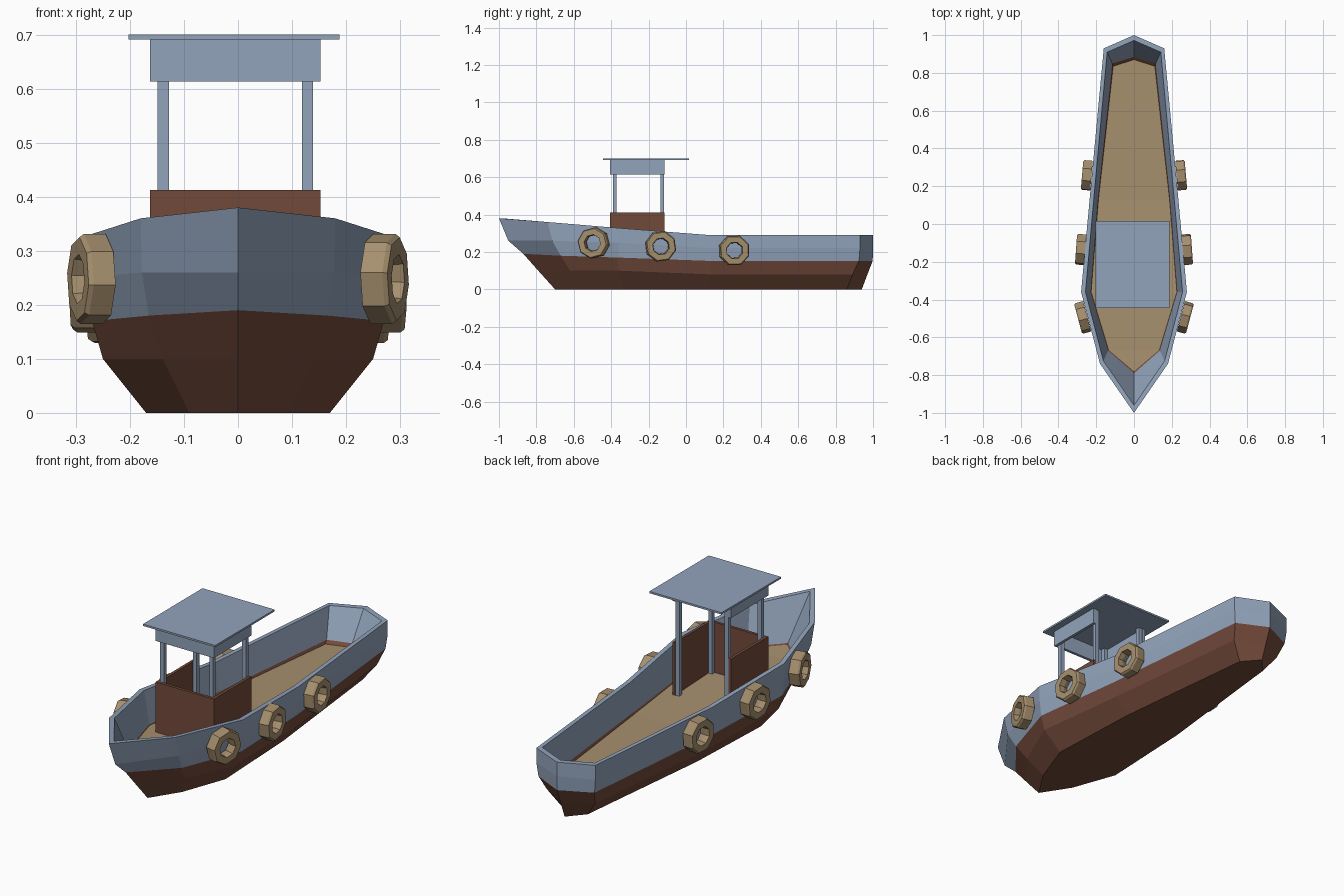
import bpy, bmesh, math
from mathutils import Matrix

if "Cube" in bpy.data.objects:
    bpy.data.objects.remove(bpy.data.objects["Cube"])


def material(name, rgb):
    m = bpy.data.materials.new(name)
    m.diffuse_color = (*rgb, 1)
    m.use_nodes = True
    m.node_tree.nodes["Principled BSDF"].inputs["Base Color"].default_value = m.diffuse_color
    return m


blue = material("grey blue paint", (0.29, 0.37, 0.50))
red = material("red brown paint", (0.17, 0.068, 0.043))
tan = material("tan wood", (0.38, 0.275, 0.155))


def finish(name, bm, mats):
    bmesh.ops.recalc_face_normals(bm, faces=bm.faces[:])
    me = bpy.data.meshes.new(name)
    bm.to_mesh(me)
    bm.free()
    for m in mats:
        me.materials.append(m)
    ob = bpy.data.objects.new(name, me)
    bpy.context.collection.objects.link(ob)
    return ob


def box(name, lo, hi, mat):
    bm = bmesh.new()
    bmesh.ops.create_cube(bm, size=1)
    for v in bm.verts:
        v.co = [lo[i] + (v.co[i] + 0.5) * (hi[i] - lo[i]) for i in range(3)]
    return finish(name, bm, [mat])


# Half outlines, bow to stern: one row per level of the hull
gunwale = [(0, -1, .38), (.18, -.74, .36), (.28, -.36, .328), (.235, .13, .29), (.16, .93, .29), (0, 1, .29)]
middle = [(0, -.95, .26), (.178, -.715, .26), (.279, -.36, .25), (.235, .13, .22), (.16, .93, .22), (0, 1, .22)]
water = [(0, -.87, .19), (.165, -.67, .18), (.27, -.36, .17), (.23, .13, .152), (.152, .925, .152), (0, .998, .152)]
chine = [(0, -.79, .10), (.14, -.62, .10), (.25, -.36, .10), (.215, .13, .08), (.13, .89, .08), (0, .97, .08)]
bottom = [(0, -.70, 0), (.09, -.56, 0), (.17, -.34, 0), (.15, .13, 0), (.07, .86, 0), (0, .94, 0)]
rim = [(0, -.96, .378), (.162, -.725, .358), (.257, -.36, .328), (.213, .13, .29), (.142, .91, .29), (0, .972, .29)]
inner = [(0, -.79, .19), (.137, -.67, .18), (.23, -.36, .168), (.192, .13, .152), (.115, .85, .152), (0, .885, .152)]
floor = [(0, -.78, .185), (.135, -.665, .175), (.227, -.36, .165), (.188, .13, .143), (.11, .835, .138), (0, .87, .138)]


def ring(half):
    return half + [(-x, y, z) for x, y, z in half[4:0:-1]]


def bridge_faces(bm, v):
    for f in ((0, 1, 9), (1, 2, 8, 9), (2, 3, 7, 8), (3, 4, 6, 7), (4, 5, 6)):
        bm.faces.new([v[i] for i in f])


# Hull: outer shell, rim and inner wall, red below the waterline
bm = bmesh.new()
rows = [bottom, chine, water, middle, gunwale, rim, inner, floor]
loops = [[bm.verts.new(p) for p in ring(r)] for r in rows]
for k, mi in enumerate((1, 1, 0, 0, 0, 0, 1)):
    a, b = loops[k], loops[k + 1]
    for i in range(10):
        j = (i + 1) % 10
        bm.faces.new((a[i], a[j], b[j], b[i])).material_index = mi
n = len(bm.faces)
bridge_faces(bm, loops[0])
bm.faces.ensure_lookup_table()
for f in bm.faces[n:]:
    f.material_index = 1
# temporary deck face closes the shell so normals are consistent
n = len(bm.faces)
bridge_faces(bm, loops[-1])
bmesh.ops.recalc_face_normals(bm, faces=bm.faces[:])
bm.faces.ensure_lookup_table()
bmesh.ops.delete(bm, geom=bm.faces[n:], context='FACES_ONLY')
finish("hull", bm, [blue, red])

# Deck
bm = bmesh.new()
bridge_faces(bm, [bm.verts.new(p) for p in ring(floor)])
deck = finish("deck", bm, [tan])
if deck.data.polygons[0].normal.z < 0:
    deck.data.flip_normals()

# Cabin: U-shaped panels open at the back
X0, X1, Y0, Y1, T = -.163, .153, -.405, -.115, .014


def u_panel(name, z0, z1, mat):
    box(name + "_front", (X0, Y0, z0), (X1, Y0 + T, z1), mat)
    box(name + "_left", (X0, Y0 + T, z0), (X0 + T, Y1, z1), mat)
    box(name + "_right", (X1 - T, Y0 + T, z0), (X1, Y1, z1), mat)


u_panel("cabin_wall", .14, .412, red)
u_panel("roof_fascia", .613, .692, blue)

# Posts, standing from the deck inside the walls up to the roof
for sx, x in (("left", X0 + T), ("right", X1 - T - .021)):
    for sy, y in (("front", Y0 + T), ("back", Y1 - .022)):
        box(f"post_{sy}_{sx}", (x, y, .15), (x + .021, y + .02, .692), blue)

# Roof
box("cabin_roof", (-.203, -.445, .691), (.188, .015, .70), blue)


# Tyre fenders: octagonal rings along both sides
def fender(name, x, y, z, turn, roll):
    bm = bmesh.new()
    loops = []
    for r, d in ((.084, -.025), (.084, .017), (.078, .025), (.046, .025), (.042, .0), (.046, -.025)):
        loops.append([bm.verts.new((d, r * math.sin(math.tau * i / 8 + roll),
                                    r * math.cos(math.tau * i / 8 + roll))) for i in range(8)])
    for k in range(6):
        a, b = loops[k], loops[(k + 1) % 6]
        for i in range(8):
            j = (i + 1) % 8
            bm.faces.new((a[i], a[j], b[j], b[i]))
    rot = Matrix.Rotation(turn, 4, 'Z')
    if x < 0:
        rot = rot @ Matrix.Rotation(math.pi, 4, 'Z')
    bm.transform(Matrix.Translation((x, y, z)) @ rot)
    finish(name, bm, [tan])


for side, s in (("right", 1), ("left", -1)):
    for pos, x, y, z, turn, roll in (("front", .272, -.495, .248, -15, 8),
                                     ("middle", .282, -.135, .23, 4, 15),
                                     ("back", .25, .258, .208, 5, 20)):
        fender(f"fender_{pos}_{side}", s * x, y, z, s * math.radians(turn), math.radians(roll))
